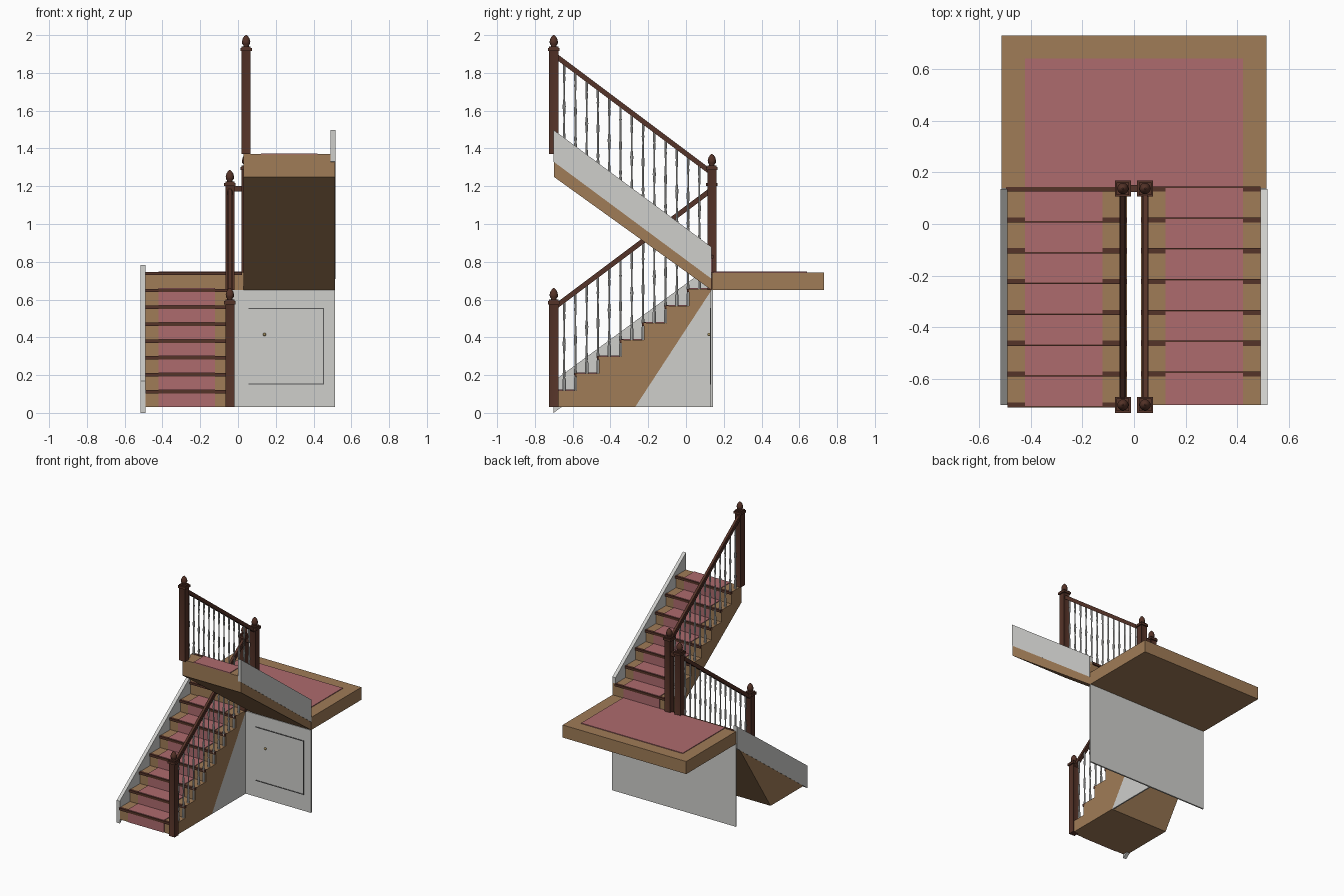
import bpy, bmesh, math
from mathutils import Matrix, Vector

cube = bpy.data.objects.get("Cube")
if cube:
    bpy.data.objects.remove(cube, do_unlink=True)


def material(name, r, g, b):
    m = bpy.data.materials.new(name)
    m.use_nodes = True
    m.diffuse_color = (r, g, b, 1)
    node = m.node_tree.nodes["Principled BSDF"]
    node.inputs["Base Color"].default_value = (r, g, b, 1)
    node.inputs["Roughness"].default_value = 0.7
    return m


OAK = material("oak", 0.35, 0.20, 0.095)
DARK = material("dark wood", 0.09, 0.033, 0.021)
CARPET = material("rose carpet", 0.42, 0.145, 0.155)
WHITE = material("white paint", 0.62, 0.62, 0.60)
GREY = material("door gap grey", 0.10, 0.10, 0.10)
BRASS = material("brass", 0.40, 0.30, 0.13)


def finish(name, bm, mat, smooth=False):
    bmesh.ops.recalc_face_normals(bm, faces=bm.faces[:])
    mesh = bpy.data.meshes.new(name)
    bm.to_mesh(mesh)
    bm.free()
    mesh.materials.append(mat)
    ob = bpy.data.objects.new(name, mesh)
    bpy.context.collection.objects.link(ob)
    if smooth:
        bpy.ops.object.select_all(action='DESELECT')
        ob.select_set(True)
        bpy.context.view_layer.objects.active = ob
        bpy.ops.object.shade_smooth_by_angle(angle=math.radians(40))
    return ob


def box(bm, x, y, z):
    """Box from (min, max) pairs."""
    size = [b - a for a, b in (x, y, z)]
    mid = [(a + b) / 2 for a, b in (x, y, z)]
    made = bmesh.ops.create_cube(
        bm, size=1, matrix=Matrix.Translation(mid) @ Matrix.Diagonal((*size, 1)))
    return list({f for v in made["verts"] for f in v.link_faces})


def prism(bm, profile, x0, x1):
    """Side profile of (y, z) points, extruded along x."""
    face = bm.faces.new([bm.verts.new((x0, y, z)) for y, z in profile])
    ext = bmesh.ops.extrude_face_region(bm, geom=[face])["geom"]
    verts = [v for v in ext if isinstance(v, bmesh.types.BMVert)]
    bmesh.ops.translate(bm, verts=verts, vec=(x1 - x0, 0, 0))


def lathe(bm, x, y, profile, sides):
    """Turned part from (radius, z) points, closed at both ends."""
    rings = [[bm.verts.new((x + r * math.cos(math.tau * i / sides),
                            y + r * math.sin(math.tau * i / sides), z))
              for i in range(sides)] for r, z in profile]
    for a, b in zip(rings, rings[1:]):
        for i in range(sides):
            j = (i + 1) % sides
            bm.faces.new((a[i], a[j], b[j], b[i]))
    bm.faces.new(rings[0])
    bm.faces.new(rings[-1])


# Shared dimensions
BASE, FRONT, BACK = 0.03, -0.70, 0.135
RISE, RUN, STEPS = 0.0893, 0.835 / 7, 7
LAND = BASE + 8 * RISE
OUT, IN, POST_X = 0.513, 0.028, 0.043
SOFFIT = 0.65


def flight(name, side, y0, way, z0, underside):
    """Steps start at y0 and climb along way (+1 or -1) from height z0."""
    xs = sorted((side * OUT, side * IN))
    inner = sorted((side * 0.49, side * IN))
    runner = sorted((side * 0.422, side * 0.122))
    outline = [(y0, z0)]
    noses, carpet = bmesh.new(), bmesh.new()
    for k in range(STEPS):
        y, z = y0 + way * RUN * k, z0 + RISE * k
        top, end = z + RISE, y + way * RUN
        outline += [(y, top), (end, top)]
        box(noses, inner, sorted((y - way * 0.010, y + way * 0.010)),
            (top - 0.016, top + 0.002))
        box(carpet, runner, sorted((y - way * 0.004, end)), (top - 0.002, top + 0.005))
        box(carpet, runner, sorted((y - way * 0.004, y + way * 0.002)),
            (z, top - 0.016))
    body = bmesh.new()
    prism(body, outline + underside, *xs)
    finish(name + "_steps", body, OAK)
    finish(name + "_nosings", noses, DARK)
    finish(name + "_runner", carpet, CARPET)


flight("lower_flight", -1, FRONT, 1, BASE, [(BACK, SOFFIT), (-0.27, BASE)])
flight("upper_flight", 1, BACK, -1, LAND, [(FRONT, 1.25), (BACK, SOFFIT)])

# Sloping skirting boards on the outer sides
for name, side, za, zb in (("lower_skirting", -1, 0.0, 0.615),
                           ("upper_skirting", 1, 1.33, 0.71)):
    bm = bmesh.new()
    prism(bm, [(FRONT - 0.001, za), (BACK, zb), (BACK, zb + 0.168),
               (FRONT - 0.001, za + 0.168)], side * 0.49, side * 0.516)
    finish(name, bm, WHITE)

# Landing slab with its carpet and front nosing
bm = bmesh.new()
box(bm, (-OUT, OUT), (BACK + 0.003, 0.73), (SOFFIT, LAND))
finish("landing", bm, OAK)
bm = bmesh.new()
box(bm, (-0.422, 0.422), (BACK + 0.008, 0.64), (LAND - 0.002, LAND + 0.005))
finish("landing_carpet", bm, CARPET)
bm = bmesh.new()
box(bm, (-0.495, 0.02), (BACK - 0.010, BACK + 0.008), (LAND - 0.014, LAND + 0.002))
finish("landing_nosing", bm, DARK)

# Walls under the stairs, with a cupboard door
bm = bmesh.new()
box(bm, (-OUT, OUT), (0.131, 0.142), (BASE, SOFFIT))
finish("cupboard_wall", bm, WHITE)
bm = bmesh.new()
prism(bm, [(-0.27, BASE), (0.135, BASE), (0.135, SOFFIT)], -IN - 0.01, -IN)
finish("side_wall", bm, WHITE)
bm = bmesh.new()
for x, z in (((0.055, 0.456), (0.550, 0.556)),
             ((0.450, 0.456), (0.150, 0.556)),
             ((0.055, 0.456), (0.150, 0.155))):
    box(bm, x, (0.127, 0.132), z)
finish("door_gaps", bm, GREY)
bm = bmesh.new()
bmesh.ops.create_uvsphere(bm, u_segments=12, v_segments=8, radius=0.009,
                          matrix=Matrix.Translation((0.14, 0.122, 0.415)))
finish("door_knob", bm, BRASS, True)


# Newel posts: panelled square shaft, cap and acorn finial
def newel(name, x, y, z0, z1):
    bm = bmesh.new()
    h, w = 0.024, 0.031
    shaft = box(bm, (x - h, x + h), (y - h, y + h), (z0, z1 - 0.08))
    bm.normal_update()
    sides = [f for f in shaft if abs(f.normal.z) < 0.5]
    bmesh.ops.inset_individual(bm, faces=sides, thickness=0.010, depth=-0.003)
    box(bm, (x - w, x + w), (y - w, y + w), (z1 - 0.085, z1 - 0.068))
    box(bm, (x - h, x + h), (y - h, y + h), (z1 - 0.068, z1 - 0.060))
    acorn = [(0.015, -0.061), (0.015, -0.053), (0.021, -0.046), (0.022, -0.034),
             (0.018, -0.018), (0.010, -0.006), (0.003, 0)]
    lathe(bm, x, y, [(r, z1 + dz) for r, dz in acorn], 12)
    finish(name, bm, DARK, True)


newel("lower_front_newel", -POST_X, FRONT, BASE, 0.66)
newel("lower_back_newel", -POST_X, BACK + 0.002, 0.65, 1.285)
newel("upper_back_newel", POST_X, BACK + 0.002, LAND, 1.37)
newel("upper_front_newel", POST_X, FRONT, 1.37, 2.0)

# Handrails and turned balusters, two to each tread
SPINDLE = [(0.0085, 0), (0.0085, 0.12), (0.005, 0.14), (0.008, 0.18), (0.0055, 0.23),
           (0.0045, 0.40), (0.0085, 0.52), (0.0045, 0.60), (0.004, 0.76),
           (0.007, 0.82), (0.005, 0.86), (0.0065, 0.88), (0.0065, 1)]


def balustrade(name, x, rail_z, slope, tread_z):
    def height(y):
        return rail_z + slope * (y - FRONT)

    bm = bmesh.new()
    for half, low, high in ((0.013, -0.016, 0.010), (0.009, 0.010, 0.017)):
        prism(bm, [(FRONT, height(FRONT) + low), (BACK, height(BACK) + low),
                   (BACK, height(BACK) + high), (FRONT, height(FRONT) + high)],
              x - half, x + half)
    finish(name + "_handrail", bm, DARK)
    bm = bmesh.new()
    for i in range(13):
        y = -0.645 + i * RUN / 2
        z = tread_z(int((y - FRONT) / RUN))
        length = height(y) - z
        lathe(bm, x, y, [(r, z + t * length) for r, t in SPINDLE], 8)
    finish(name + "_balusters", bm, WHITE, True)


balustrade("lower", -POST_X, 0.555, 0.75, lambda k: BASE + RISE * (k + 1))
balustrade("upper", POST_X, 1.897, -0.75, lambda k: LAND + RISE * (STEPS - k))

# Short rail joining the two landing newels
bm = bmesh.new()
box(bm, (-POST_X, POST_X), (BACK - 0.011, BACK + 0.015), (1.172, 1.200))
finish("joining_rail", bm, DARK)
